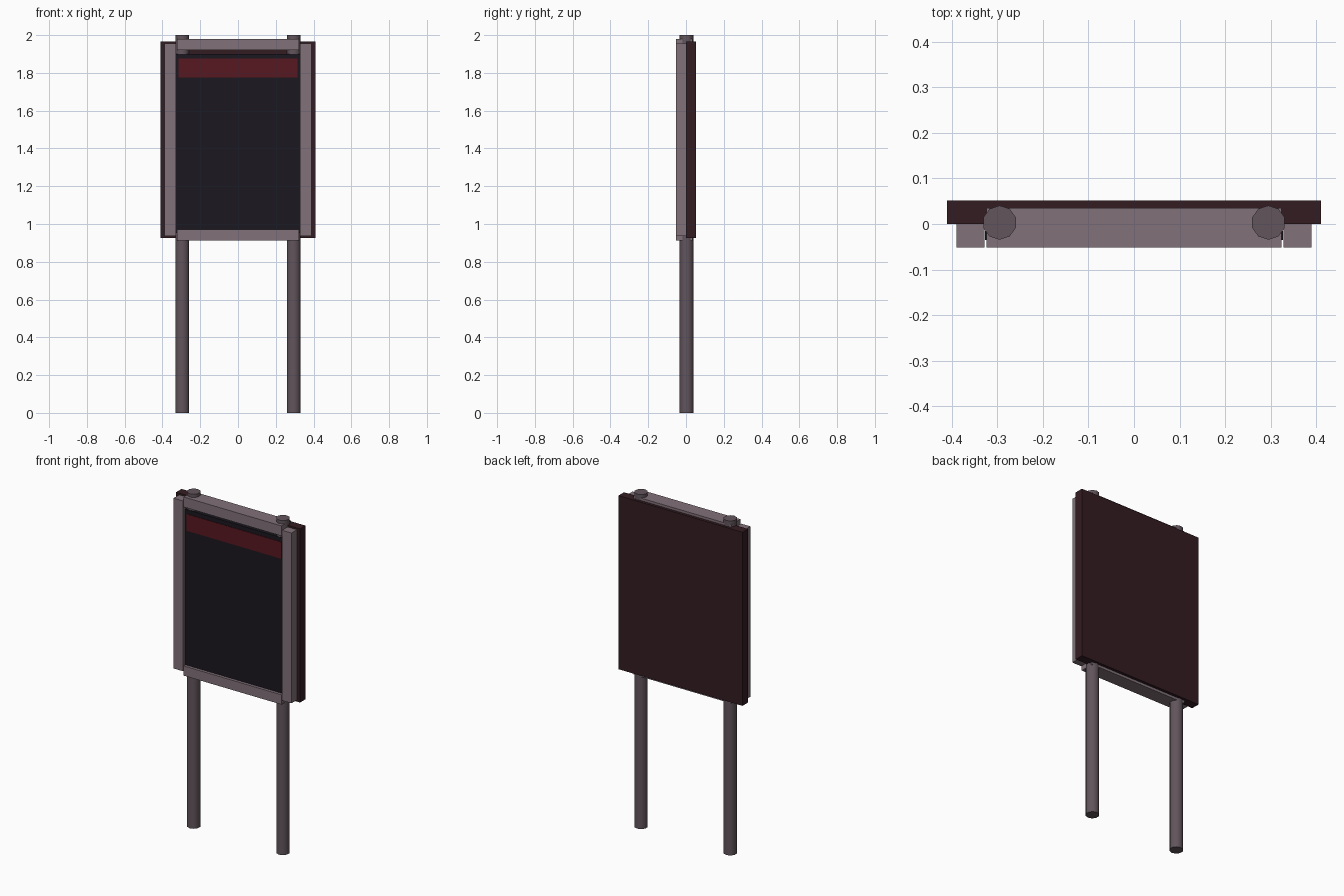
import bpy

if "Cube" in bpy.data.objects:
    bpy.data.objects.remove(bpy.data.objects["Cube"])


def material(name, rgb):
    m = bpy.data.materials.new(name)
    m.diffuse_color = (*rgb, 1)
    m.use_nodes = True
    m.node_tree.nodes["Principled BSDF"].inputs["Base Color"].default_value = m.diffuse_color
    return m


FRAME = material("frame_grey", (0.22, 0.165, 0.19))
POST = material("post_grey", (0.12, 0.09, 0.105))
BACK = material("dark_maroon", (0.034, 0.012, 0.016))
BOARD = material("board_black", (0.011, 0.009, 0.014))
STRIPE = material("stripe_red", (0.098, 0.009, 0.015))


def box(name, x, y, z, mat):
    """Box from (min, max) ranges on each axis."""
    bpy.ops.mesh.primitive_cube_add(size=1, location=[sum(r) / 2 for r in (x, y, z)])
    ob = bpy.context.object
    ob.name = name
    ob.scale = [r[1] - r[0] for r in (x, y, z)]
    bpy.ops.object.transform_apply(location=False, rotation=False, scale=True)
    ob.data.materials.append(mat)


# Backing panel, display board and header stripe
box("back_panel", (-0.41, 0.41), (0.0, 0.052), (0.927, 1.965), BACK)
box("display_board", (-0.327, 0.327), (-0.035, -0.015), (0.955, 1.9), BOARD)
box("header_stripe", (-0.315, 0.315), (-0.038, -0.03), (1.775, 1.875), STRIPE)

# Top and bottom rails
for name, z in (("top_rail", (1.92, 1.98)), ("bottom_rail", (0.912, 0.97))):
    box(name, (-0.324, 0.324), (-0.052, 0.035), z, FRAME)

for side, s in (("left", -1), ("right", 1)):
    # Side stiles of the frame
    box(side + "_stile", tuple(sorted((s * 0.328, s * 0.39))), (-0.052, 0.0), (0.937, 1.955), FRAME)

    # Round ten-sided posts
    bpy.ops.mesh.primitive_cylinder_add(vertices=10, radius=0.0375, depth=2,
                                        location=(s * 0.295, 0.003, 1))
    post = bpy.context.object
    post.name = side + "_post"
    post.data.materials.append(POST)
    bpy.ops.object.shade_smooth_by_angle(angle=0.8)
